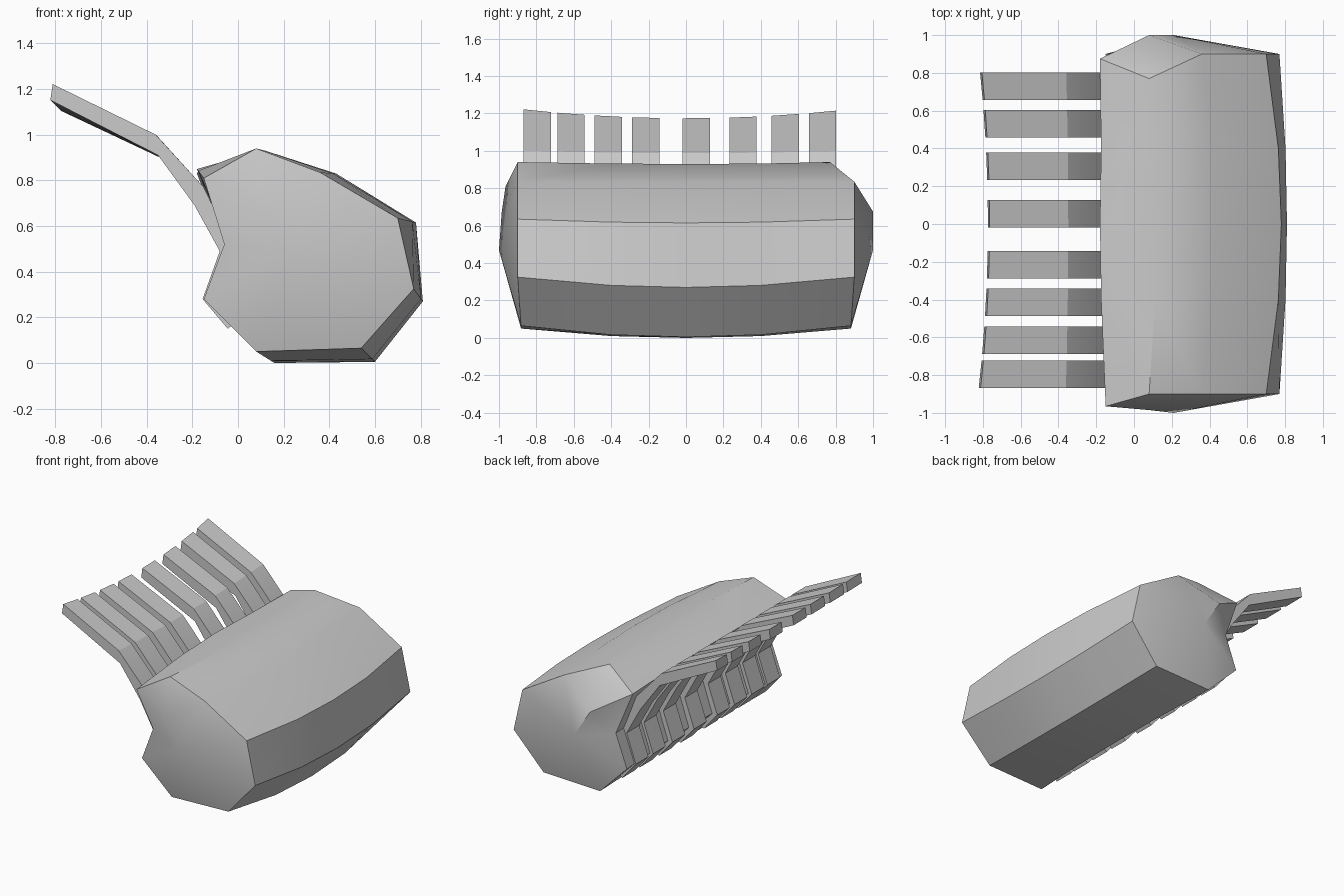
import bpy, bmesh, math
from mathutils import Vector

cube = bpy.data.objects.get("Cube")
if cube:
    bpy.data.objects.remove(cube, do_unlink=True)

grey = bpy.data.materials.new("plain grey")
grey.use_nodes = True
colour = (0.6, 0.6, 0.6, 1)
grey.diffuse_color = colour
grey.node_tree.nodes["Principled BSDF"].inputs["Base Color"].default_value = colour


def finish(bm, name, angle):
    bmesh.ops.recalc_face_normals(bm, faces=bm.faces[:])
    mesh = bpy.data.meshes.new(name)
    bm.to_mesh(mesh)
    bm.free()
    obj = bpy.data.objects.new(name, mesh)
    bpy.context.collection.objects.link(obj)
    mesh.materials.append(grey)
    bpy.ops.object.select_all(action='DESELECT')
    obj.select_set(True)
    bpy.context.view_layer.objects.active = obj
    bpy.ops.object.shade_smooth_by_angle(angle=math.radians(angle))
    return obj


# Cross-section corners (x, z), at the ends and in the middle of the body
end = dict(low_in=(.08, .05), low_out=(.54, .065), side=(.77, .325),
           shoulder=(.70, .635), crown=(.36, .835), top=(.08, .94),
           rim=(-.15, .81), notch=(-.06, .52), heel=(-.15, .28))
middle = dict(low_in=(.16, .0), low_out=(.60, .005), side=(.81, .27),
              shoulder=(.78, .615), crown=(.43, .83), top=(.12, .93),
              rim=(-.18, .85), notch=(-.03, .52), heel=(-.11, .28))
names = list(end)


def build_body():
    bm = bmesh.new()
    rings = []
    for y in (-.9, -.4, 0, .4, .9):
        t = 1 - (y / .9) ** 2
        ring = {}
        for n in names:
            a, b = Vector(end[n]), Vector(middle[n])
            x, z = a.lerp(b, t)
            ring[n] = bm.verts.new((x, y, z))
        rings.append(ring)
    # Uneven end corners
    rings[0]["rim"].co.y = -.965
    rings[-1]["rim"].co = (-.18, .875, .83)
    rings[-1]["top"].co.y = .77
    for r in (rings[0], rings[-1]):
        for n in ("low_in", "low_out"):
            r[n].co.y *= .98
    # Long sides
    for a, b in zip(rings, rings[1:]):
        for i, n in enumerate(names):
            m = names[(i + 1) % len(names)]
            bm.faces.new((a[n], a[m], b[m], b[n]))
    # Domed end caps: a hub and an upper peak
    for r, s, peak in ((rings[0], -1, .985), (rings[-1], 1, 1)):
        hub = bm.verts.new((.21, s, .47))
        up = bm.verts.new((.08, s * peak, .675))
        fan = ["notch", "heel", "low_in", "low_out", "side", "shoulder", "crown"]
        for n, m in zip(fan, fan[1:]):
            bm.faces.new((hub, r[n], r[m]))
        bm.faces.new((hub, r["crown"], up))
        bm.faces.new((hub, up, r["notch"]))
        for n, m in (("crown", "top"), ("top", "rim"), ("rim", "notch")):
            bm.faces.new((up, r[n], r[m]))
    finish(bm, "body", 40)


# Bent finger strip: outer and inner edge of its side outline
outer = [(-.82, 1.15), (-.35, .91), (-.19, .69), (-.08, .49), (-.155, .28), (-.045, .15)]
inner = [(-.81, 1.22), (-.36, 1.0), (-.15, .77), (-.03, .52), (-.09, .29), (-.02, .17)]


def build_finger(index, y0, y1):
    bm = bmesh.new()
    rows = []
    for o, i in zip(outer, inner):
        row = []
        for (x, z), y in ((o, y0), (i, y0), (i, y1), (o, y1)):
            # The free tips droop towards the middle of the row
            droop = 1 - (y / .85) ** 2
            reach = max(0, -x - .2) / .6
            row.append(bm.verts.new((x + .045 * reach * droop, y,
                                     z - .045 * reach * droop)))
        rows.append(row)
    for a, b in zip(rows, rows[1:]):
        for k in range(4):
            j = (k + 1) % 4
            bm.faces.new((a[k], a[j], b[j], b[k]))
    bm.faces.new(rows[0])
    bm.faces.new(rows[-1])
    finish(bm, f"finger_{index}", 20)


build_body()
for index, y in enumerate((-.795, -.615, -.415, -.215, .055, .305, .53, .73), 1):
    build_finger(index, y - .073, y + .073)
